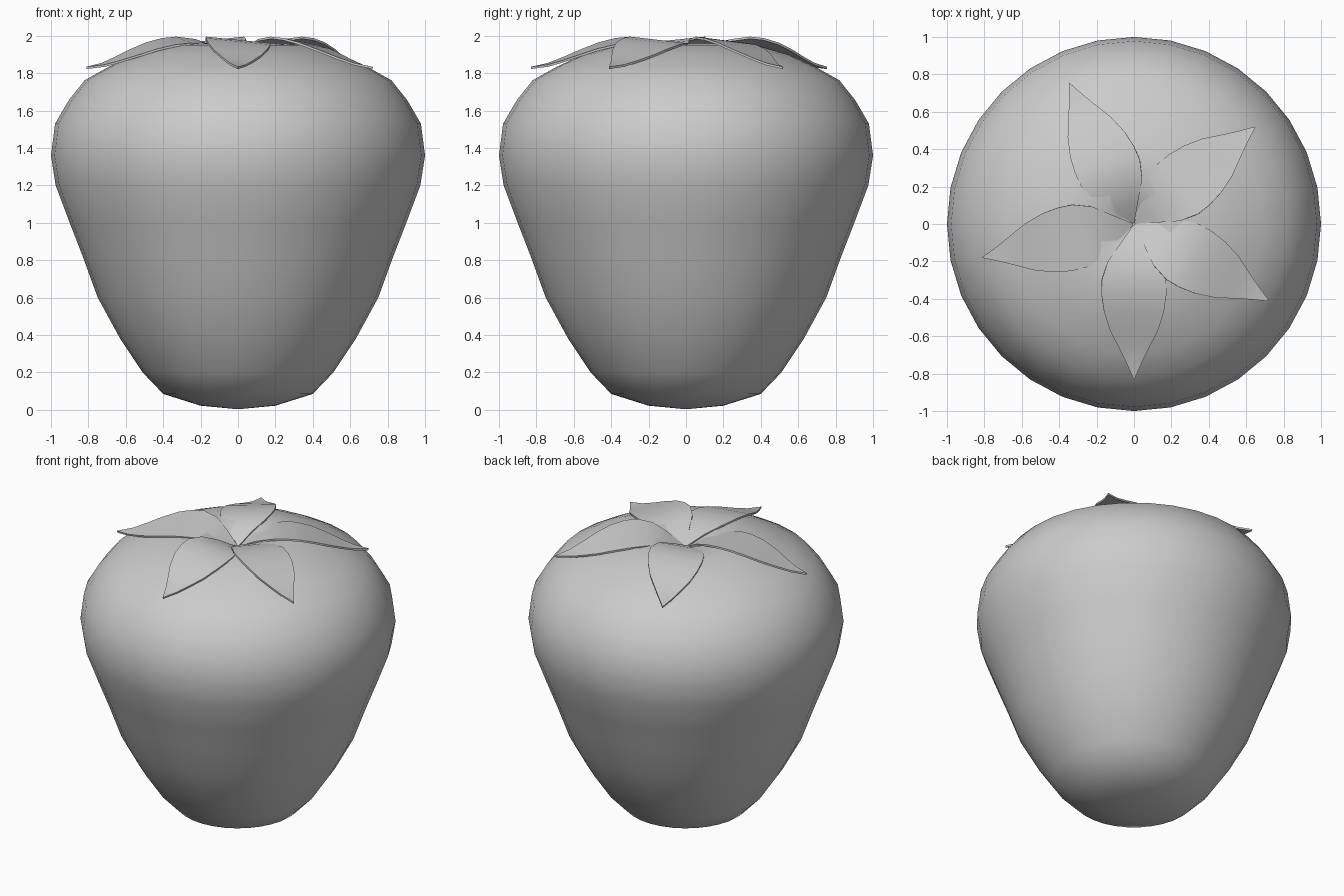
import bpy, math

if "Cube" in bpy.data.objects:
    bpy.data.objects.remove(bpy.data.objects["Cube"])

grey = bpy.data.materials.new("plain grey")
grey.diffuse_color = (0.6, 0.6, 0.6, 1)
grey.use_nodes = True
grey.node_tree.nodes["Principled BSDF"].inputs["Base Color"].default_value = grey.diffuse_color


def make(name, verts, faces):
    me = bpy.data.meshes.new(name)
    me.from_pydata(verts, [], faces)
    me.materials.append(grey)
    for p in me.polygons:
        p.use_smooth = True
    ob = bpy.data.objects.new(name, me)
    bpy.context.collection.objects.link(ob)
    return ob


# Fruit body: lathed profile with a dimple at the top
N = 32
profile = [(.2, .022), (.4, .085), (.51, .2), (.63, .38), (.75, .6), (.83, .82),
           (.9, 1.0), (.975, 1.2), (1.0, 1.36), (.978, 1.53), (.905, 1.655),
           (.82, 1.762), (.69, 1.835), (.55, 1.9), (.38, 1.95), (.2, 1.96), (.09, 1.91)]
verts = [(r * math.sin(2 * math.pi * i / N), -r * math.cos(2 * math.pi * i / N), z)
         for r, z in profile for i in range(N)]
faces = []
for k in range(len(profile) - 1):
    for i in range(N):
        j = (i + 1) % N
        faces.append((k * N + i, k * N + j, (k + 1) * N + j, (k + 1) * N + i))
bottom, top = len(verts), len(verts) + 1
verts += [(0, 0, 0.003), (0, 0, 1.86)]
last = (len(profile) - 1) * N
for i in range(N):
    j = (i + 1) % N
    faces.append((bottom, j, i))
    faces.append((top, last + i, last + j))
make("fruit_body", verts, faces)

# Leaves: distance from centre, half width, height of the midrib
rib = [(.005, .004, 1.875), (.1, .07, 1.93), (.2, .14, 1.968), (.3, .172, 1.978),
       (.38, .173, 1.97), (.47, .16, 1.948), (.57, .128, 1.912), (.66, .082, 1.877),
       (.74, .042, 1.85), (.83, .002, 1.834)]
sides = (-1, -.5, 0, .5, 1)
for n, ang in enumerate((-90, -29.7, 38.7, 114.7, 192.5)):
    a = math.radians(ang)
    c, s = math.cos(a), math.sin(a)
    lv, lf = [], []
    for r, w, z in rib:
        for t in sides:
            # the clockwise edge is lifted, the other one sinks into the fruit
            q = w * t
            lv.append((r * c - q * s, r * s + q * c, z - 0.1 * q))
    m = len(sides)
    for k in range(len(rib) - 1):
        for i in range(m - 1):
            b = k * m + i
            lf.append((b, b + m, b + m + 1, b + 1))
    leaf = make("leaf_%d" % (n + 1), lv, lf)
    mod = leaf.modifiers.new("thickness", 'SOLIDIFY')
    mod.thickness = 0.012
    mod.offset = -1
    bpy.context.view_layer.objects.active = leaf
    leaf.select_set(True)
    bpy.ops.object.modifier_apply(modifier=mod.name)
    bpy.ops.object.shade_smooth_by_angle(angle=math.radians(50))
    leaf.select_set(False)
